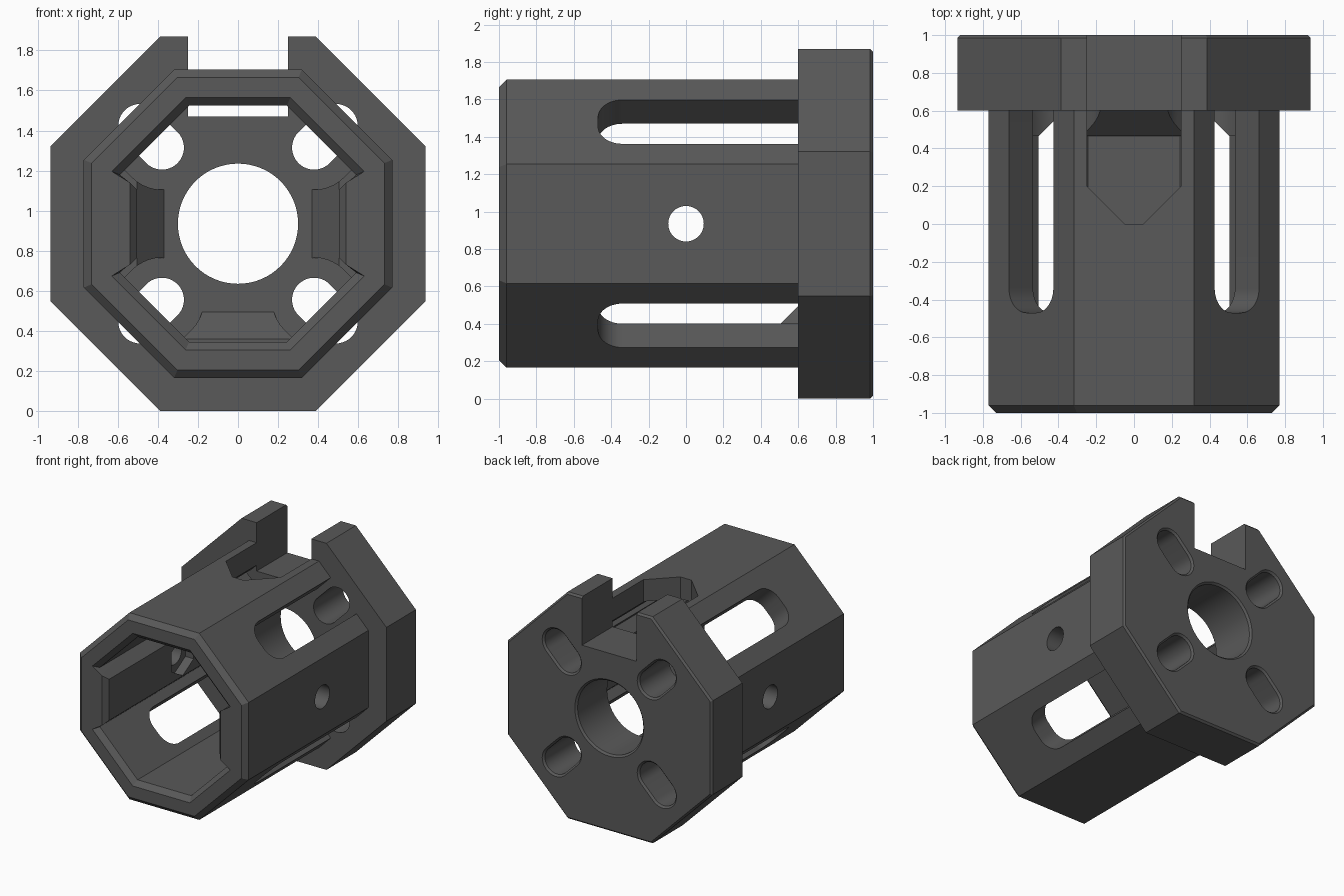
import bpy, bmesh, math
from mathutils import Matrix, Vector

if "Cube" in bpy.data.objects:
    bpy.data.objects.remove(bpy.data.objects["Cube"])

C = 0.935                      # height of the long axis
T8 = math.tan(math.pi / 8)

grey = bpy.data.materials.new("dark grey")
grey.diffuse_color = (0.1, 0.1, 0.1, 1)
grey.use_nodes = True
grey.node_tree.nodes["Principled BSDF"].inputs["Base Color"].default_value = grey.diffuse_color


def frame(u, v, d):
    """Local axes (u, v, depth) placed on the long axis."""
    m = Matrix((u, v, d)).transposed().to_4x4()
    m.translation = Vector((0, 0, C))
    return m


ALONG = frame((1, 0, 0), (0, 0, 1), (0, 1, 0))


def loft(name, sections, m=ALONG):
    """Solid through (depth, outline) sections."""
    bm = bmesh.new()
    rings = [[bm.verts.new(m @ Vector((p[0], p[1], d))) for p in pts] for d, pts in sections]
    n = len(rings[0])
    for a, b in zip(rings, rings[1:]):
        for i in range(n):
            j = (i + 1) % n
            bm.faces.new((a[i], a[j], b[j], b[i]))
    bm.faces.new(rings[0])
    bm.faces.new(rings[-1])
    bmesh.ops.recalc_face_normals(bm, faces=bm.faces)
    me = bpy.data.meshes.new(name)
    bm.to_mesh(me)
    bm.free()
    me.materials.append(grey)
    ob = bpy.data.objects.new(name, me)
    bpy.context.collection.objects.link(ob)
    return ob


def octagon(a):
    h = a * T8
    return [(h, a), (a, h), (a, -h), (h, -a), (-h, -a), (-a, -h), (-a, h), (-h, a)]


def circle(r, n=48):
    return [(r * math.cos(2 * math.pi * i / n), r * math.sin(2 * math.pi * i / n)) for i in range(n)]


def stadium(r, d0, d1, ang, n=20):
    """Long hole lying along a radial direction."""
    pts = []
    for c, start in ((d1, -math.pi / 2), (d0, math.pi / 2)):
        for i in range(n + 1):
            t = start + math.pi * i / n
            pts.append((c + r * math.cos(t), r * math.sin(t)))
    ca, sa = math.cos(ang), math.sin(ang)
    return [(x * ca - y * sa, x * sa + y * ca) for x, y in pts]


def bore(a, side):
    """Octagon with thickened side walls."""
    h = a * T8
    w = side - 0.335
    right = [(h, a), (a, h), (side, w), (side, -w), (a, -h), (h, -a)]
    return right + [(-x, -y) for x, y in right]


def cut(ob, cutters):
    for c in cutters:
        mod = ob.modifiers.new("cut", 'BOOLEAN')
        mod.operation = 'DIFFERENCE'
        mod.solver = 'EXACT'
        mod.object = c
    dg = bpy.context.evaluated_depsgraph_get()
    me = bpy.data.meshes.new_from_object(ob.evaluated_get(dg))
    ob.modifiers.clear()
    ob.data = me
    for c in cutters:
        bpy.data.objects.remove(c)
    bpy.ops.object.select_all(action='DESELECT')
    ob.select_set(True)
    bpy.context.view_layer.objects.active = ob
    bpy.ops.object.shade_smooth_by_angle(angle=math.radians(25))


diagonals = [math.radians(45 + 90 * i) for i in range(4)]

# Octagonal tube with front chamfer
tube = loft("tube", [(-1, octagon(0.73)), (-0.96, octagon(0.77)), (0.6, octagon(0.77))])
cutters = [loft("bore_cutter", [(-1.05, bore(0.63, 0.54)), (-1, bore(0.63, 0.54)),
                                (-0.96, bore(0.59, 0.505)), (0.7, bore(0.59, 0.505))])]

# Round-cornered windows on the diagonal faces
R, W, Y0 = 0.13, 0.166, -0.47
window = [(W, 0.7), (-W, 0.7)]
for cx, start in ((-W + R, math.pi), (W - R, 1.5 * math.pi)):
    for i in range(13):
        t = start + math.pi / 2 * i / 12
        window.append((cx + R * math.cos(t), Y0 + R + R * math.sin(t)))
for a in diagonals:
    m = frame((-math.sin(a), 0, math.cos(a)), (0, 1, 0), (math.cos(a), 0, math.sin(a)))
    cutters.append(loft("window_cutter", [(0.45, window), (0.95, window)], m))

# Pointed opening in the top wall
top = [(-0.25, 0.7), (-0.25, 0.2), (-0.05, 0), (0.05, 0), (0.25, 0.2), (0.25, 0.7)]
cutters.append(loft("top_cutter", [(0.4, top), (0.9, top)], frame((1, 0, 0), (0, 1, 0), (0, 0, 1))))

# Side screw hole with a hexagonal nut pocket inside each wall
SIDE = frame((0, 1, 0), (0, 0, 1), (1, 0, 0))
cutters.append(loft("screw_cutter", [(-1, circle(0.095)), (1, circle(0.095))], SIDE))
hexagon = [(y, x) for x, y in circle(0.165, 6)]
for s in (-1, 1):
    cutters.append(loft("nut_cutter", [(s * 0.45, hexagon), (s * 0.58, hexagon)], SIDE))
cut(tube, cutters)

# Rear flange with notch, centre hole and four long bolt holes
flange = loft("flange", [(0.6, octagon(0.935)), (0.985, octagon(0.935)), (1, octagon(0.92))])
notch = [(-0.25, 0.535), (0.25, 0.535), (0.25, 1.1), (-0.25, 1.1)]
cutters = [loft("notch_cutter", [(0.5, notch), (1.1, notch)]),
           loft("centre_cutter", [(0.5, circle(0.3, 64)), (0.985, circle(0.3, 64)),
                                  (1.005, circle(0.32, 64))])]
for a in diagonals:
    cutters.append(loft("bolt_cutter", [(0.5, stadium(0.11, 0.537, 0.69, a)),
                                        (0.985, stadium(0.11, 0.537, 0.69, a)),
                                        (1.005, stadium(0.13, 0.537, 0.69, a))]))
cut(flange, cutters)

# Sloped braces between tube walls and flange, cleared around the bolts
for name, d, w in (("bottom_brace", (0, 0, -1), 0.575), ("left_brace", (-1, 0, 0), 0.505),
                   ("right_brace", (1, 0, 0), 0.505)):
    prof = [(0.62, 0.6), (w - 0.135, 0.6), (w, 0.465), (0.62, 0.465)]
    across = Vector(d).cross(Vector((0, 1, 0)))
    brace = loft(name, [(-0.3, prof), (0.3, prof)], frame(d, (0, 1, 0), across))
    cut(brace, [loft("clearance_cutter", [(0.3, stadium(0.21, 0.537, 0.9, a)),
                                          (0.7, stadium(0.21, 0.537, 0.9, a))]) for a in diagonals])
